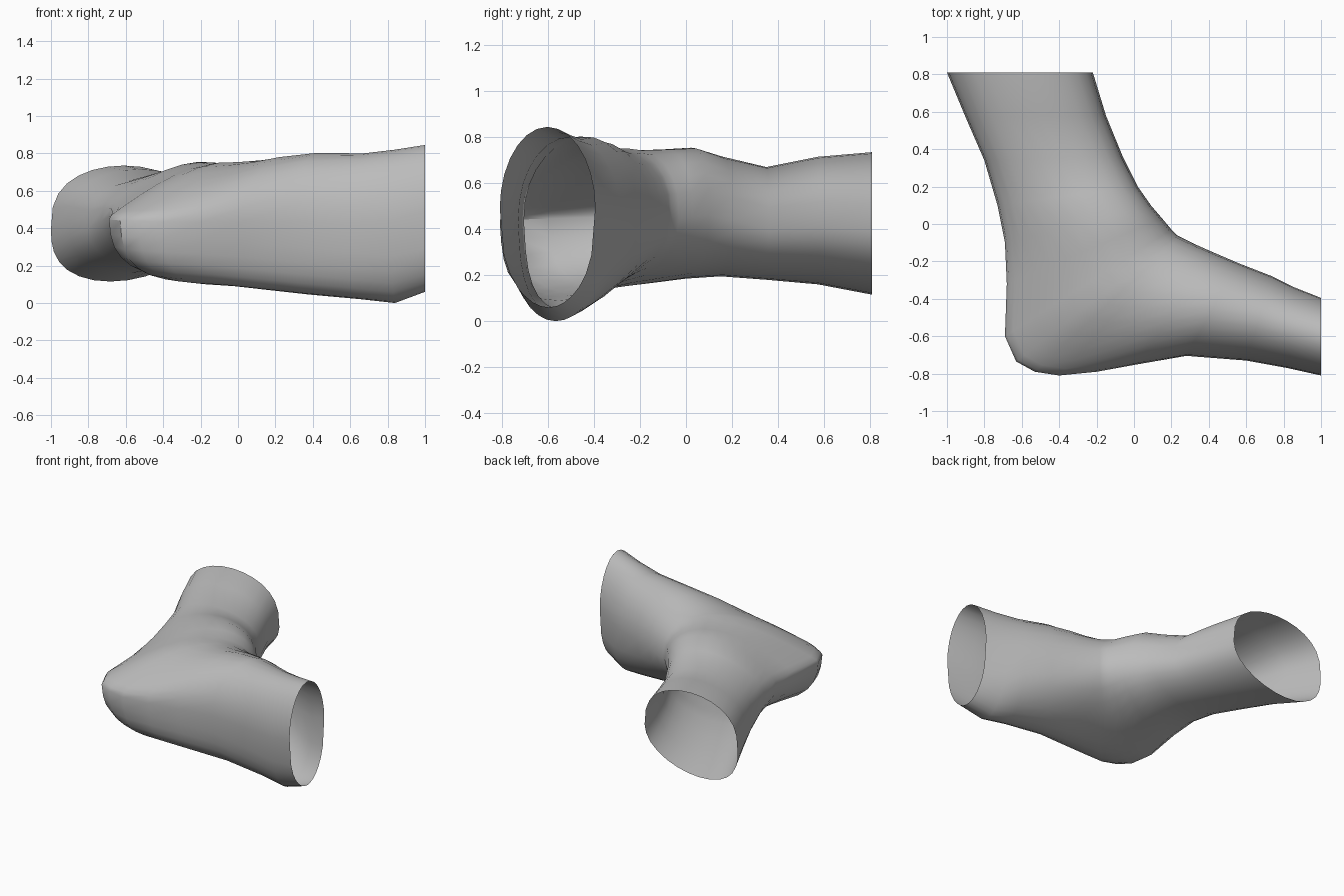
import bpy
import bmesh
import math
from mathutils import Vector

cube = bpy.data.objects.get("Cube")
if cube:
    bpy.data.objects.remove(cube, do_unlink=True)

SIDES = 28

# Each section runs from the leg opening, round the heel, to the foot opening:
# back point x y, front point x y, lowest z, highest z,
# drop of the upper curve towards the back, skew of the lower curve
SECTIONS = [
    (-1, .81, -.22, .81, .115, .735, 0, 1.3),
    (-.9, .57, -.15, .58, .16, .715, 0, 1.2),
    (-.8, .34, -.06, .36, .18, .67, 0, 1.1),
    (-.73, .1, .02, .2, .195, .735, .1, 1),
    (-.69, -.1, .09, .1, .185, .79, .2, 1),
    (-.68, -.32, .15, .03, .165, .79, .25, 1.1),
    (-.69, -.6, .2, -.03, .14, .79, .28, 1.3),
    (-.63, -.735, .23, -.06, .12, .8, .29, 1.4),
    (-.53, -.79, .25, -.07, .11, .8, .28, 1.5),
    (-.4, -.81, .27, -.08, .1, .8, .26, 1.6),
    (-.2, -.79, .33, -.11, .09, .8, .2, 1.6),
    (.02, -.75, .42, -.15, .07, .81, .12, 1.6),
    (.28, -.705, .56, -.21, .045, .815, .05, 1.5),
    (.6, -.73, .74, -.28, .02, .8, 0, 1.3),
    (.82, -.77, .86, -.34, 0, .82, 0, 1.1),
    (1, -.81, 1, -.395, .06, .845, 0, .95),
]


def section_points(section):
    """Rounded loop standing upright between the back and front points."""
    bx, by, fx, fy, low, high, drop, skew = section
    back, front = Vector((bx, by, 0)), Vector((fx, fy, 0))
    pinch = .25 * max(0, fx)
    middle = low + (high - low) * (.45 + pinch * .4)
    for i in range(SIDES):
        angle = math.tau * i / SIDES
        along = (1 - math.cos(angle)) / 2
        rise = math.sin(angle)
        if rise >= 0:
            top = high - drop * (1 - along) ** 2
            z = middle + rise ** (.7 + 1.3 * pinch) * (top - middle)
        else:
            along = along ** skew
            along = .5 + (along - .5) * (1 + pinch * rise)
            z = middle - abs(rise) ** (1 - 2 * pinch) * (middle - low)
        point = back.lerp(front, along)
        point.z = z
        yield point


# Open shell lofted through the sections
bm = bmesh.new()
rings = [[bm.verts.new(p) for p in section_points(s)] for s in SECTIONS]
for ring, following in zip(rings, rings[1:]):
    for i in range(SIDES):
        j = (i + 1) % SIDES
        bm.faces.new((ring[i], ring[j], following[j], following[i]))
bmesh.ops.recalc_face_normals(bm, faces=bm.faces)

mesh = bpy.data.meshes.new("foot_and_ankle")
bm.to_mesh(mesh)
bm.free()
foot = bpy.data.objects.new("foot_and_ankle", mesh)
bpy.context.collection.objects.link(foot)

# Plain grey surface
grey = bpy.data.materials.new("plain_grey")
grey.use_nodes = True
colour = (.5, .5, .5, 1)
grey.diffuse_color = colour
grey.node_tree.nodes["Principled BSDF"].inputs["Base Color"].default_value = colour
mesh.materials.append(grey)

bpy.context.view_layer.objects.active = foot
foot.select_set(True)
bpy.ops.object.shade_smooth_by_angle(angle=math.radians(35))
